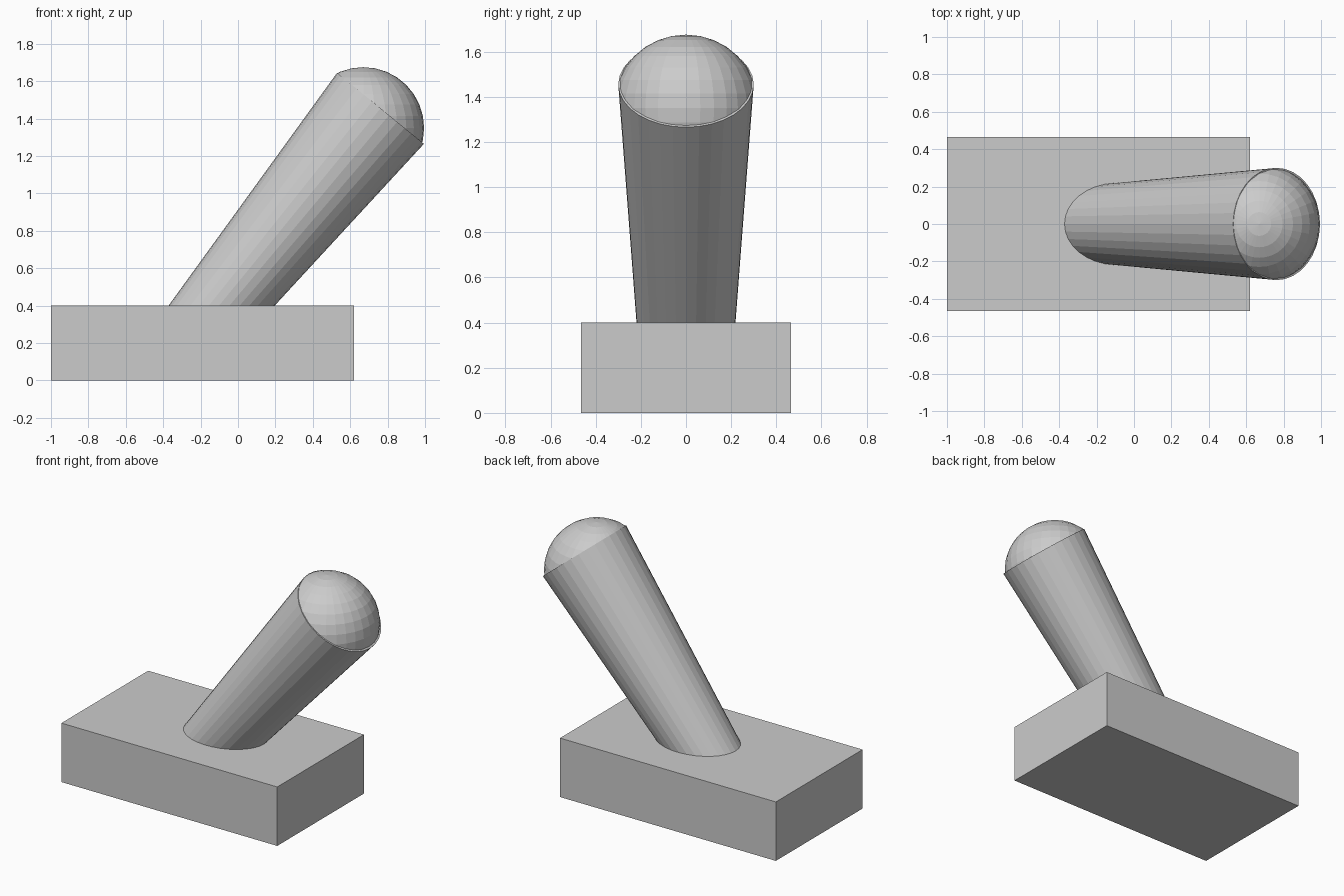
import bpy, bmesh, math
from mathutils import Vector

if "Cube" in bpy.data.objects:
    bpy.data.objects.remove(bpy.data.objects["Cube"])

TILT = math.radians(39.3)
axis = Vector((math.sin(TILT), 0, math.cos(TILT)))
rim = Vector((0.762, 0, 1.455))      # centre of the handle's upper rim
LENGTH = 1.6

# Base block
bpy.ops.mesh.primitive_cube_add(size=1, location=(-0.19, 0, 0.2))
base = bpy.context.object
base.name = "base_block"
base.scale = (1.62, 0.93, 0.4)

# Leaning handle, widening upward, lower end buried in the base
bpy.ops.mesh.primitive_cone_add(vertices=32, radius1=0.205, radius2=0.3, depth=LENGTH,
                                location=rim - axis * LENGTH / 2, rotation=(0, TILT, 0))
bpy.context.object.name = "handle"

# Domed cap: upright sphere trimmed at the rim plane
centre = Vector((0.67, 0, 1.35))
bpy.ops.mesh.primitive_uv_sphere_add(segments=32, ring_count=16, radius=0.325, location=centre)
cap = bpy.context.object
cap.name = "domed_cap"
bm = bmesh.new()
bm.from_mesh(cap.data)
bmesh.ops.bisect_plane(bm, geom=bm.verts[:] + bm.edges[:] + bm.faces[:],
                       plane_co=rim - centre, plane_no=axis, clear_inner=True)
bm.to_mesh(cap.data)
bm.free()
